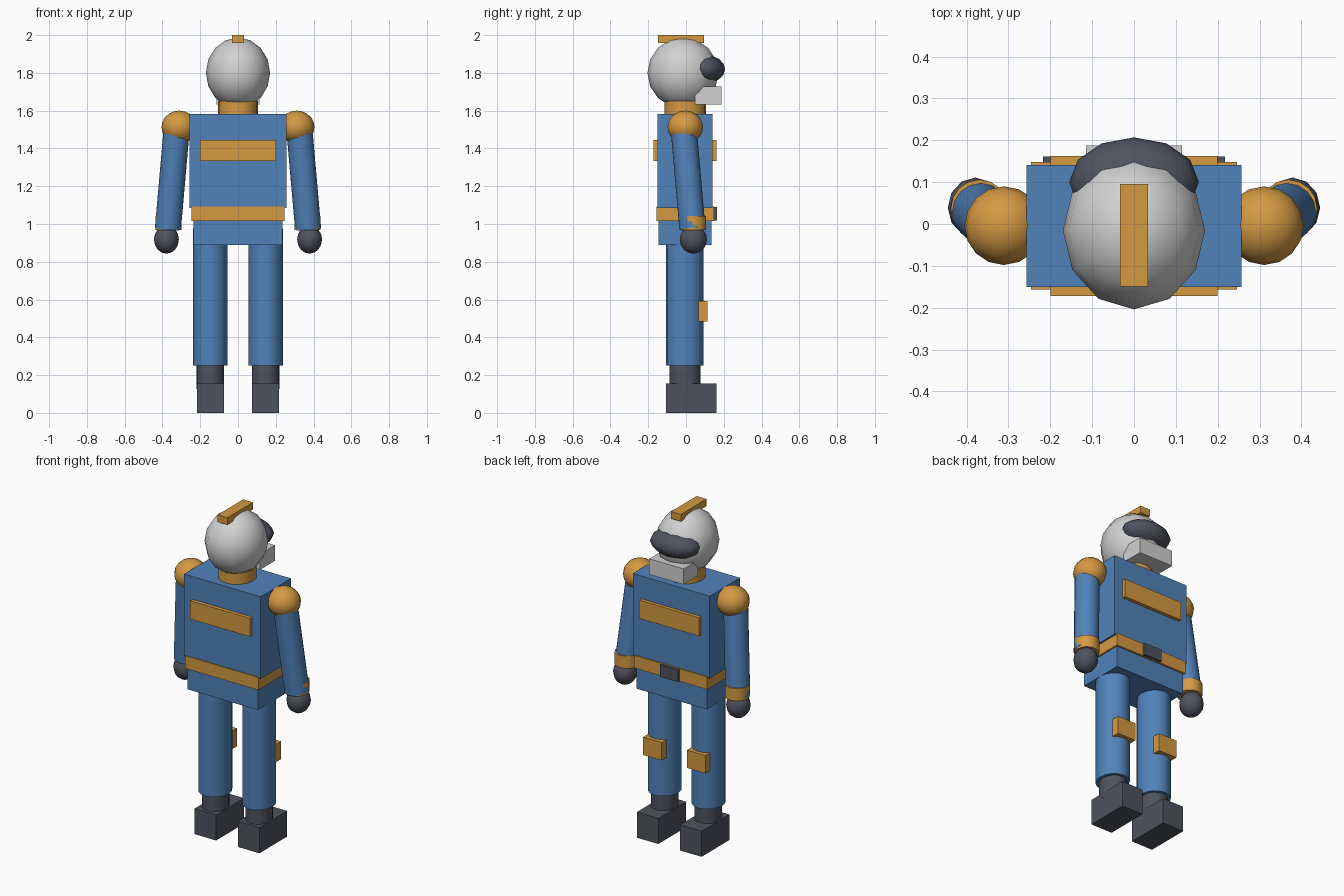
import bpy
import bmesh
from math import radians
from mathutils import Matrix, Vector

cube = bpy.data.objects.get("Cube")
if cube:
    bpy.data.objects.remove(cube, do_unlink=True)


def material(name, color):
    mat = bpy.data.materials.new(name)
    mat.use_nodes = True
    mat.diffuse_color = (*color, 1)
    mat.node_tree.nodes["Principled BSDF"].inputs["Base Color"].default_value = (*color, 1)
    return mat


BLUE = material("suit blue", (0.082, 0.225, 0.49))
ORANGE = material("trim orange", (0.66, 0.32, 0.055))
DARK = material("rubber dark grey", (0.078, 0.086, 0.112))
WHITE = material("helmet white", (0.64, 0.64, 0.64))


def finish(name, bm, mat, sharp=None):
    """Turn a bmesh into an object; a sharp angle in degrees gives smooth shading."""
    mesh = bpy.data.meshes.new(name)
    bm.to_mesh(mesh)
    bm.free()
    mesh.materials.append(mat)
    if sharp:
        mesh.shade_smooth()
        mesh.set_sharp_from_angle(angle=radians(sharp))
    obj = bpy.data.objects.new(name, mesh)
    bpy.context.collection.objects.link(obj)
    return obj


def box(name, mat, x, y, z):
    """Box given by its (low, high) extents on each axis."""
    bm = bmesh.new()
    bmesh.ops.create_cube(bm, size=1)
    for v in bm.verts:
        v.co = Vector(lo + (c + 0.5) * (hi - lo) for c, (lo, hi) in zip(v.co, (x, y, z)))
    return finish(name, bm, mat)


def ball(name, mat, center, radii, segments=12, rings=8):
    bm = bmesh.new()
    bmesh.ops.create_uvsphere(bm, u_segments=segments, v_segments=rings, radius=1,
                              matrix=Matrix.LocRotScale(Vector(center), None, Vector(radii)))
    return finish(name, bm, mat, 120)


def tube(name, mat, bottom, top, rx, ry, segments=16):
    """Elliptical cylinder running between two points."""
    a, b = Vector(bottom), Vector(top)
    axis = b - a
    turn = Vector((0, 0, 1)).rotation_difference(axis)
    bm = bmesh.new()
    bmesh.ops.create_cone(bm, cap_ends=True, segments=segments, radius1=1, radius2=1, depth=1,
                          matrix=Matrix.LocRotScale((a + b) / 2, turn, Vector((rx, ry, axis.length))))
    return finish(name, bm, mat, 45)


# Head: helmet, visor, breathing mask and crest
ball("helmet", WHITE, (0, -0.016, 1.8), (0.17, 0.188, 0.187))
ball("visor", DARK, (0, 0.1, 1.82), (0.155, 0.107, 0.075))
box("breathing_mask", WHITE, (-0.115, 0.115), (0.048, 0.188), (1.632, 1.727))
box("helmet_crest", ORANGE, (-0.033, 0.033), (-0.149, 0.096), (1.957, 2.0))
tube("neck_ring", ORANGE, (0, -0.005, 1.56), (0, -0.005, 1.65), 0.105, 0.11)

# Trunk
box("torso", BLUE, (-0.257, 0.257), (-0.15, 0.141), (1.084, 1.582))
box("pelvis", BLUE, (-0.236, 0.236), (-0.146, 0.136), (0.888, 1.09))
box("belt", ORANGE, (-0.246, 0.246), (-0.156, 0.148), (1.016, 1.092))
box("belt_buckle", DARK, (-0.06, 0.06), (0.135, 0.164), (1.018, 1.09))
for name, span in (("chest_stripe", (0.13, 0.162)), ("rear_stripe", (-0.172, -0.14))):
    box(name, ORANGE, (-0.2, 0.2), span, (1.333, 1.444))

# Limbs, one set per side
for side, s in (("left", 1), ("right", -1)):
    def across(lo, hi):
        return tuple(sorted((s * lo, s * hi)))

    # Arm
    ball(side + "_shoulder", ORANGE, (s * 0.311, -0.004, 1.513), (0.094, 0.094, 0.087), 16, 10)
    tube(side + "_arm", BLUE, (s * 0.371, 0.034, 0.975), (s * 0.325, -0.012, 1.5), 0.069, 0.069)
    tube(side + "_cuff", ORANGE, (s * 0.369, 0.037, 0.968), (s * 0.369, 0.037, 1.043), 0.069, 0.069)
    ball(side + "_hand", DARK, (s * 0.379, 0.039, 0.918), (0.066, 0.072, 0.075))

    # Leg
    tube(side + "_leg", BLUE, (s * 0.147, -0.007, 0.25), (s * 0.147, -0.007, 0.975), 0.0905, 0.1)
    box(side + "_knee_pad", ORANGE, across(0.085, 0.209), (0.067, 0.113), (0.485, 0.593))
    tube(side + "_ankle", DARK, (s * 0.146, -0.006, 0.127), (s * 0.146, -0.006, 0.26), 0.073, 0.082)
    box(side + "_boot", DARK, across(0.073, 0.217), (-0.105, 0.161), (0, 0.155))
